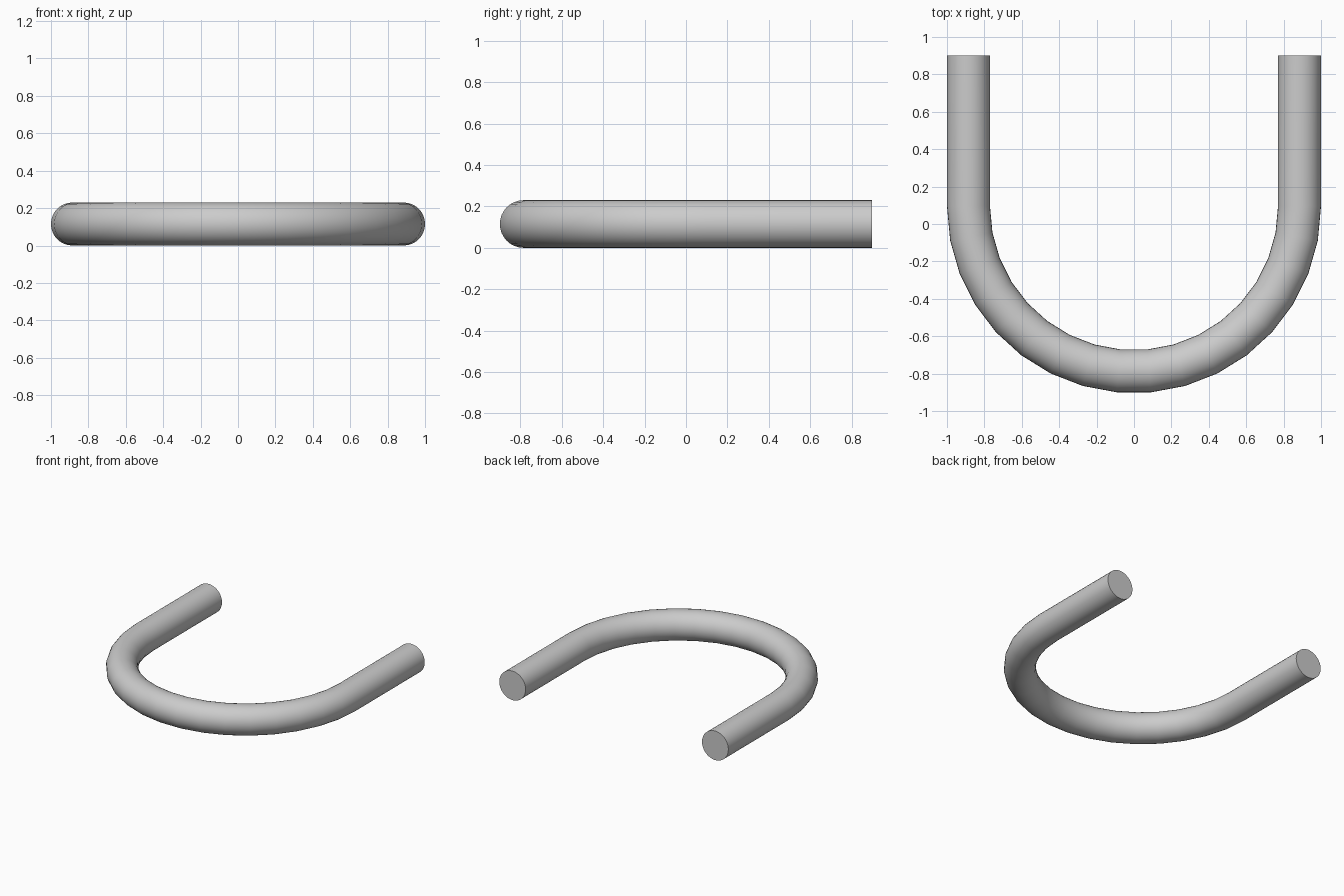
import bpy, bmesh
from math import sin, cos, pi

if "Cube" in bpy.data.objects:
    bpy.data.objects.remove(bpy.data.objects["Cube"])

TUBE_R = 0.115        # tube radius
BEND_R = 1 - TUBE_R   # bend centreline radius
BEND_Y = 0.096        # y of the bend centre
END_Y = 0.90          # y of the open ends
STEPS, SIDES = 17, 32

bm = bmesh.new()


def ring(angle, y_centre):
    """Tube cross-section lying in the radial plane at this bend angle."""
    verts = []
    for i in range(SIDES):
        t = 2 * pi * i / SIDES
        r = BEND_R + TUBE_R * cos(t)
        verts.append(bm.verts.new((r * cos(angle), y_centre + r * sin(angle),
                                   TUBE_R + TUBE_R * sin(t))))
    return verts


# Left leg, half-circle bend, right leg
rings = [ring(pi, END_Y)]
rings += [ring(pi + pi * i / STEPS, BEND_Y) for i in range(STEPS + 1)]
rings.append(ring(2 * pi, END_Y))

# Tube walls
for a, b in zip(rings, rings[1:]):
    for i in range(SIDES):
        j = (i + 1) % SIDES
        bm.faces.new((a[i], a[j], b[j], b[i]))

# Flat end caps
bm.faces.new(rings[0])
bm.faces.new(rings[-1])
bmesh.ops.recalc_face_normals(bm, faces=bm.faces)

mesh = bpy.data.meshes.new("u_bent_tube")
bm.to_mesh(mesh)
bm.free()
tube = bpy.data.objects.new("u_bent_tube", mesh)
bpy.context.collection.objects.link(tube)

# Smooth tube with sharp end rims
bpy.context.view_layer.objects.active = tube
tube.select_set(True)
bpy.ops.object.shade_smooth_by_angle(angle=pi / 6)
